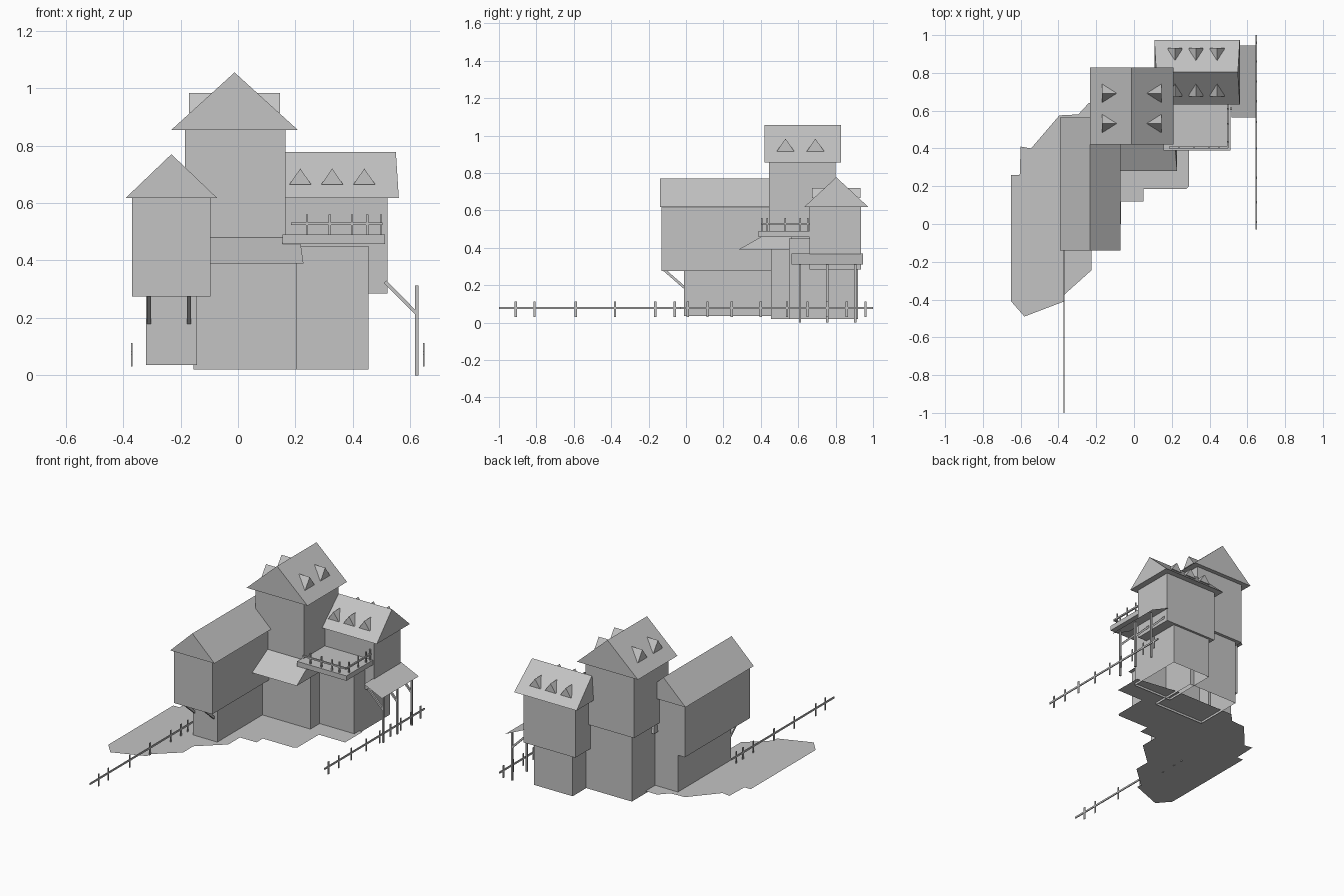
import bpy
import bmesh
from mathutils import Vector

default_cube = bpy.data.objects.get("Cube")
if default_cube:
    bpy.data.objects.remove(default_cube, do_unlink=True)

# One plain stone colour for everything
stone = bpy.data.materials.new("plain_grey")
stone.use_nodes = True
grey = (0.55, 0.55, 0.55, 1.0)
stone.diffuse_color = grey
stone.node_tree.nodes["Principled BSDF"].inputs["Base Color"].default_value = grey


def add_object(name, bm):
    mesh = bpy.data.meshes.new(name)
    bm.to_mesh(mesh)
    bm.free()
    mesh.materials.append(stone)
    obj = bpy.data.objects.new(name, mesh)
    bpy.context.collection.objects.link(obj)
    return obj


def hull(name, points):
    """Convex solid around a few corner points."""
    bm = bmesh.new()
    verts = [bm.verts.new(p) for p in points]
    bmesh.ops.convex_hull(bm, input=verts)
    bmesh.ops.dissolve_limit(bm, angle_limit=0.01, verts=bm.verts, edges=bm.edges)
    bmesh.ops.recalc_face_normals(bm, faces=bm.faces)
    return add_object(name, bm)


def box(name, xs, ys, zs, open_bottom=False):
    obj = hull(name, [(x, y, z) for x in xs for y in ys for z in zs])
    if open_bottom:
        bm = bmesh.new()
        bm.from_mesh(obj.data)
        floor = [f for f in bm.faces if f.normal.z < -0.9]
        bmesh.ops.delete(bm, geom=floor, context='FACES_ONLY')
        bm.to_mesh(obj.data)
        bm.free()
    return obj


def prism(name, axis, span, base, height, inset=0.0):
    """Triangular solid with its ridge along the given axis."""
    low, high = height
    middle = sum(base) / 2
    points = []
    for end, sign in zip(span, (1, -1)):
        for across, along, z in ((base[0], end, low), (base[1], end, low),
                                 (middle, end + sign * inset, high)):
            points.append((along, across, z) if axis == "x" else (across, along, z))
    return hull(name, points)


def beam(name, start, end, width):
    """Square bar between two points."""
    start, end = Vector(start), Vector(end)
    bm = bmesh.new()
    bmesh.ops.create_cube(bm, size=1)
    direction = end - start
    bmesh.ops.scale(bm, vec=(width, width, direction.length), verts=bm.verts)
    obj = add_object(name, bm)
    obj.location = (start + end) / 2
    obj.rotation_euler = direction.to_track_quat('Z', 'Y').to_euler()
    return obj


def flat_sheet(name, points):
    bm = bmesh.new()
    face = bm.faces.new([bm.verts.new(p) for p in points])
    face.normal_update()
    if face.normal.z < 0:
        face.normal_flip()
    return add_object(name, bm)


# Left wing
box("left_wing_base", (-0.32, -0.142), (-0.01, 0.54), (0.035, 0.28), True)
box("left_wing_upper", (-0.37, -0.095), (-0.13, 0.54), (0.275, 0.62))
prism("left_wing_roof", "y", (-0.14, 0.565), (-0.392, -0.072), (0.617, 0.77))
for x in (-0.31, -0.17):
    beam("left_wing_strut", (x, -0.115, 0.28), (x, 0.0, 0.18), 0.014)

# Central tower
box("tower_base", (-0.155, 0.205), (0.455, 0.78), (0.02, 0.46), True)
box("tower_upper", (-0.185, 0.165), (0.444, 0.80), (0.45, 0.86))
prism("tower_roof", "y", (0.42, 0.828), (-0.232, 0.208), (0.855, 1.055))
for y in (0.532, 0.692):
    prism("tower_dormer", "x", (-0.17, 0.146), (y - 0.048, y + 0.048), (0.914, 0.983))

# Sloping skirt roof at the foot of the tower
skirt = [(x, y, 0.39) for x in (-0.175, 0.228) for y in (0.28, 0.58)]
skirt += [(x, y, 0.48) for x in (-0.165, 0.215) for y in (0.44, 0.56)]
hull("skirt_roof", skirt)

# Right wing
box("right_wing_base", (0.175, 0.455), (0.55, 0.92), (0.02, 0.45), True)
box("right_wing_upper", (0.145, 0.52), (0.66, 0.935), (0.285, 0.62))
prism("right_wing_roof", "x", (0.108, 0.56), (0.632, 0.975), (0.618, 0.777), 0.01)
for x in (0.217, 0.328, 0.44):
    prism("right_wing_dormer", "y", (0.675, 0.932), (x - 0.038, x + 0.038), (0.665, 0.72))

# Balcony with a railing on two sides
box("balcony_deck", (0.155, 0.512), (0.388, 0.67), (0.458, 0.49))
corner = Vector((0.498, 0.405, 0.528))
beam("balcony_front_rail", (0.185, corner.y, corner.z), corner, 0.01)
beam("balcony_side_rail", corner, (corner.x, 0.66, corner.z), 0.01)
for x in (0.24, 0.32, 0.397, 0.45):
    beam("balcony_front_post", (x, corner.y, 0.488), (x, corner.y, 0.56), 0.008)
for y in (0.435, 0.53, 0.61, 0.65):
    beam("balcony_side_post", (corner.x, y, 0.488), (corner.x, y, 0.56), 0.008)

# Lean-to canopy on posts
flat_sheet("canopy", [(0.515, 0.565, 0.37), (0.645, 0.565, 0.31),
                      (0.645, 0.945, 0.31), (0.515, 0.945, 0.37)])
for y in (0.61, 0.755, 0.905):
    beam("canopy_post", (0.622, y, 0), (0.622, y, 0.312), 0.012)
    beam("canopy_brace", (0.512, y, 0.326), (0.62, y, 0.217), 0.012)

# Fences along both sides
fences = {
    "left_fence": (-0.37, -1.0, 0.06, (-0.91, -0.81, -0.59, -0.38, -0.165, -0.06, 0.01)),
    "right_fence": (0.647, -0.03, 1.0, (0.01, 0.115, 0.245, 0.4, 0.54,
                                        0.65, 0.755, 0.86, 0.96)),
}
for name, (x, start, end, posts) in fences.items():
    box(name + "_rail", (x - 0.003, x + 0.003), (start, end), (0.073, 0.084))
    for y in posts:
        box(name + "_post", (x - 0.002, x + 0.002), (y - 0.006, y + 0.006), (0.03, 0.112))

# Thin irregular ground sheet
outline = [(-0.65, 0.26), (-0.605, 0.26), (-0.6, 0.41), (-0.545, 0.4), (-0.395, 0.575),
           (-0.295, 0.58), (-0.24, 0.64), (0.2, 0.64), (0.48, 0.6), (0.48, 0.42),
           (0.29, 0.42), (0.29, 0.2), (0.275, 0.185), (0.05, 0.185), (0.05, 0.12),
           (-0.07, 0.12), (-0.07, 0.0), (-0.225, -0.14), (-0.225, -0.245),
           (-0.37, -0.375), (-0.37, -0.41), (-0.58, -0.49), (-0.65, -0.41)]
flat_sheet("ground", [(x, y, 0.035) for x, y in outline])
